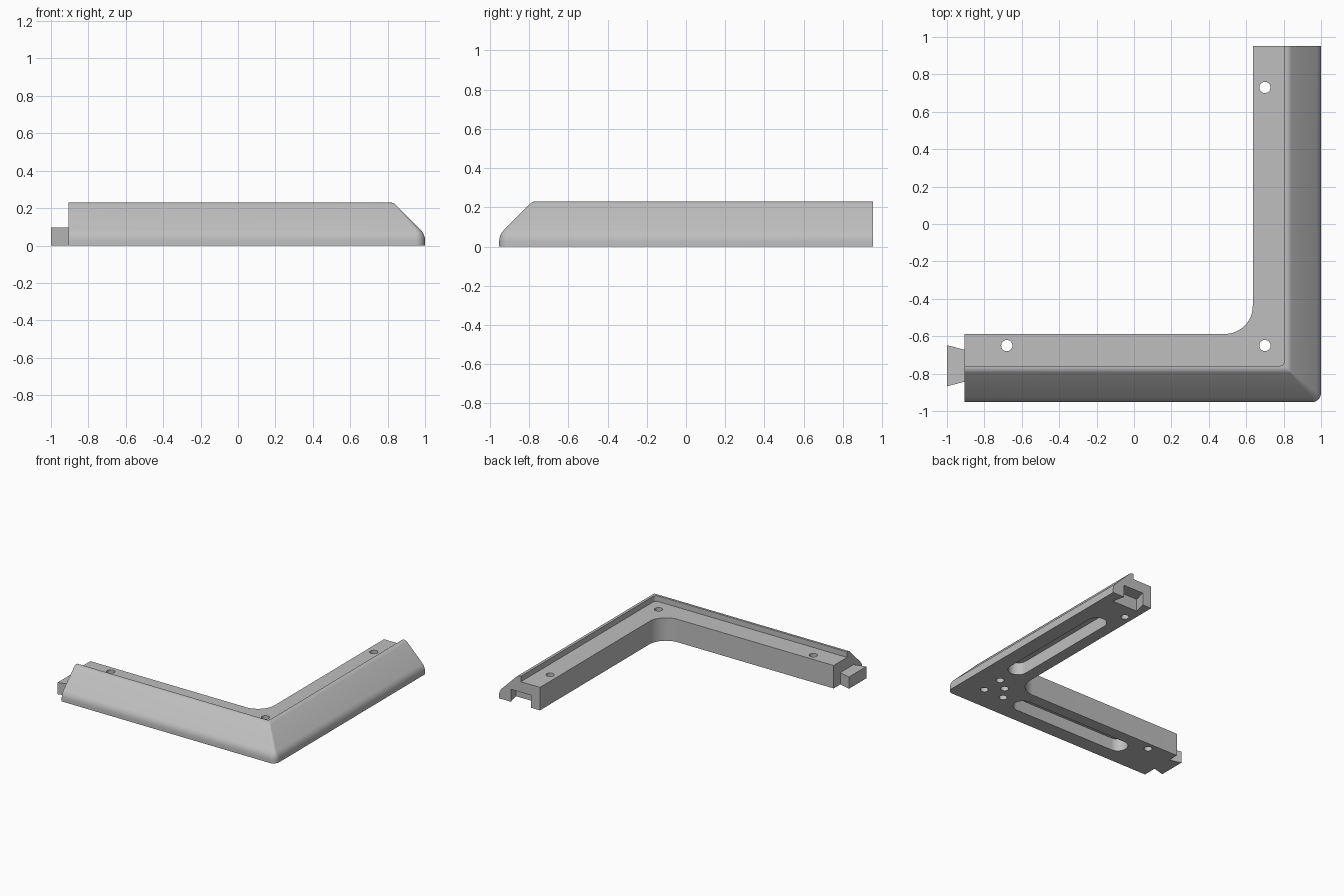
import bpy, bmesh
from math import sin, cos, pi, radians, tan

old = bpy.data.objects.get("Cube")
if old:
    bpy.data.objects.remove(old, do_unlink=True)

OUT_X, OUT_Y = 1.0, -0.953      # outer faces of the two legs
END_X, END_Y = -0.905, 0.953    # free ends of the legs
MID = 0.195                     # centre line, measured from the outer face
LEDGE, TOP = 0.185, 0.23

grey = bpy.data.materials.new("plain_grey")
grey.use_nodes = True
colour = (0.52, 0.52, 0.52, 1)
grey.diffuse_color = colour
grey.node_tree.nodes["Principled BSDF"].inputs["Base Color"].default_value = colour


def finish(name, bm):
    bmesh.ops.recalc_face_normals(bm, faces=bm.faces)
    mesh = bpy.data.meshes.new(name)
    bm.to_mesh(mesh)
    bm.free()
    mesh.materials.append(grey)
    obj = bpy.data.objects.new(name, mesh)
    bpy.context.collection.objects.link(obj)
    return obj


def prism(name, outline, z0, z1):
    bm = bmesh.new()
    base = bm.faces.new([bm.verts.new((x, y, z0)) for x, y in outline])
    up = bmesh.ops.extrude_face_region(bm, geom=[base])["geom"]
    bmesh.ops.translate(bm, vec=(0, 0, z1 - z0),
                        verts=[v for v in up if isinstance(v, bmesh.types.BMVert)])
    return finish(name, bm)


def stadium(a, b, r, n=16):
    """Outline of a round slot from a to b, along x or y; a circle when a == b."""
    turn = pi / 2 if b[1] > a[1] else 0
    points = []
    for centre, start in ((b, turn - pi / 2), (a, turn + pi / 2)):
        for i in range(n + (a != b)):
            t = start + pi * i / n
            points.append((centre[0] + r * cos(t), centre[1] + r * sin(t)))
    return points


def dovetail(root, tip, narrow, wide):
    """Outline along +x, widening from root to tip."""
    return [(root, -narrow), (tip, -wide), (tip, wide), (root, narrow)]


# Cross-section: (distance from outer face, height, plan corner radius)
def section():
    points = [(0, 0, 0.05)]
    r, z = 0.08, 0.06 - 0.08 * tan(pi / 8)
    for i in range(5):                      # soft edge below the bevel
        t = pi / 4 * i / 4
        d = r * (1 - cos(t))
        points.append((d, z + r * sin(t), 0.05 - d))
    r, d = 0.04, 0.17 + 0.04 * tan(pi / 8)
    for i in range(5):                      # soft edge above the bevel
        t = pi / 4 * (1 - i / 4)
        points.append((d - r * sin(t), TOP - r * (1 - cos(t)), 0.006 + 0.003 * i))
    points += [(MID, TOP, 0.025), (MID, LEDGE, 0.025),
               (0.365, LEDGE, 0.15), (0.365, 0, 0.15)]
    return points


# L-shaped body swept around the corner
bm = bmesh.new()
rows = []
for d, z, r in section():
    cx, cy = OUT_X - d - r, OUT_Y + d + r
    path = [(END_X, OUT_Y + d)]
    for i in range(13):
        t = -pi / 2 + pi / 2 * i / 12
        path.append((cx + r * cos(t), cy + r * sin(t)))
    path.append((OUT_X - d, END_Y))
    rows.append([bm.verts.new((x, y, z)) for x, y in path])
for a, b in zip(rows, rows[1:] + rows[:1]):
    for i in range(len(a) - 1):
        bm.faces.new((a[i], a[i + 1], b[i + 1], b[i]))
for end in (0, -1):
    bm.faces.new([row[end] for row in rows])
bmesh.ops.dissolve_limit(bm, angle_limit=radians(0.3), verts=bm.verts, edges=bm.edges)
body = finish("corner_bracket", bm)

cutters = []
# Screw holes right through the ledge
for p in ((0.70, 0.73), (0.70, -0.65), (-0.68, -0.65)):
    cutters.append(prism("screw_hole_cutter", stadium(p, p, 0.03), -0.1, 0.4))

# Blind holes under the corner
cx, cy = OUT_X - MID, OUT_Y + MID
for p in ((cx, cy), (cx, cy + 0.18), (cx - 0.18, cy)):
    cutters.append(prism("blind_hole_cutter", stadium(p, p, 0.03), -0.1, 0.1))

# Long pockets under both legs
for a, b in (((cx, -0.37), (cx, 0.53)), ((-0.48, cy), (0.43, cy))):
    cutters.append(prism("pocket_cutter", stadium(a, b, 0.075), -0.1, 0.1))

# Dovetail socket in the end of the side leg
shape = [(cx - v, END_Y - u) for u, v in dovetail(0, 0.1, 0.09, 0.115)]
shape = [(shape[0][0], shape[0][1] + 0.02)] + shape + [(shape[3][0], shape[3][1] + 0.02)]
cutters.append(prism("socket_cutter", shape, -0.1, 0.1))

bpy.context.view_layer.objects.active = body
for cutter in cutters:
    mod = body.modifiers.new("cut", "BOOLEAN")
    mod.operation, mod.solver, mod.object = "DIFFERENCE", "EXACT", cutter
    bpy.ops.object.modifier_apply(modifier=mod.name)
    bpy.data.objects.remove(cutter, do_unlink=True)

# Dovetail tongue on the end of the front leg
prism("dovetail_tongue", [(END_X - u, cy - v) for u, v in dovetail(0, 0.095, 0.085, 0.11)],
      0, 0.095)

# Smooth the rounded surfaces, keep the edges sharp
bpy.context.view_layer.update()
bpy.ops.object.select_all(action="DESELECT")
body.select_set(True)
bpy.context.view_layer.objects.active = body
bpy.ops.object.shade_smooth_by_angle(angle=radians(30))
